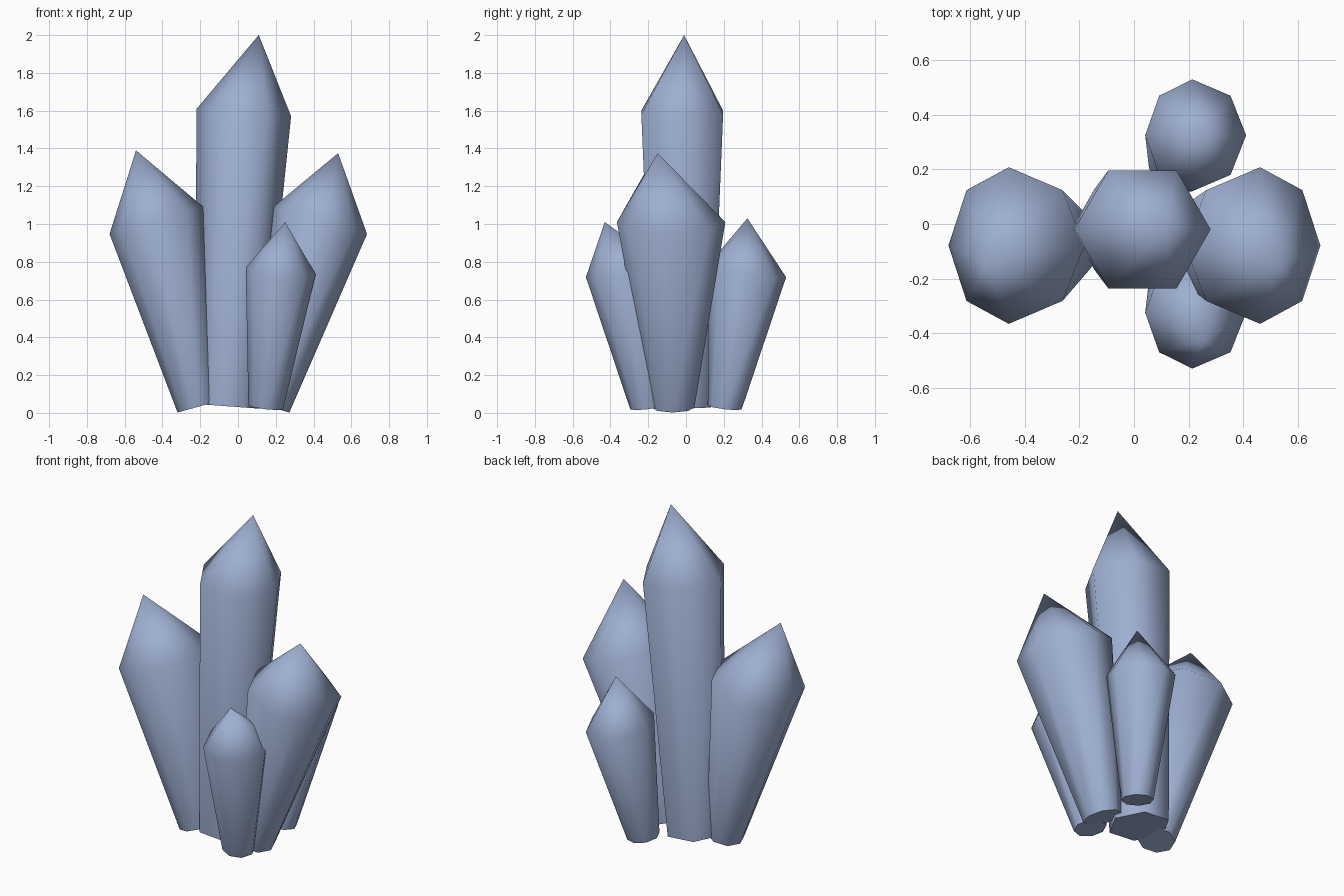
import bpy
import bmesh
import math

if "Cube" in bpy.data.objects:
    bpy.data.objects.remove(bpy.data.objects["Cube"])

crystal_blue = bpy.data.materials.new("crystal blue")
crystal_blue.diffuse_color = (0.34, 0.43, 0.64, 1)
crystal_blue.use_nodes = True
crystal_blue.node_tree.nodes["Principled BSDF"].inputs["Base Color"].default_value = crystal_blue.diffuse_color


def ring(bm, sides, centre, radii, slope, skew=0.0):
    """A polygon in a tilted plane; slope gives the z rise per unit x and y."""
    cx, cy, cz = centre
    verts = []
    for i in range(sides):
        a = 2 * math.pi * i / sides
        dx = radii[0] * math.cos(a) + skew * math.sin(a) ** 4
        dy = radii[1] * math.sin(a)
        z = cz + slope[0] * dx + slope[1] * dy
        verts.append(bm.verts.new((cx + dx, cy + dy, max(z, 0))))
    return verts


def crystal(name, sides, base, shoulder, apex):
    bm = bmesh.new()
    low = ring(bm, sides, *base)
    high = ring(bm, sides, *shoulder)
    tip = bm.verts.new(apex)
    for i in range(sides):
        j = (i + 1) % sides
        bm.faces.new((low[i], low[j], high[j], high[i])).smooth = True
        bm.faces.new((high[i], high[j], tip)).smooth = True
    bm.faces.new(low[::-1])  # flat bottom cap
    bmesh.ops.recalc_face_normals(bm, faces=bm.faces)
    mesh = bpy.data.meshes.new(name)
    bm.to_mesh(mesh)
    bm.free()
    mesh.materials.append(crystal_blue)
    bpy.context.collection.objects.link(bpy.data.objects.new(name, mesh))


# tall six-sided centre crystal
crystal("centre_crystal", 6,
        ((-0.055, -0.02, 0.035), (0.175, 0.175), (-0.075, 0)),
        ((0.031, -0.02, 1.59), (0.25, 0.25), (-0.08, 0)),
        (0.11, -0.01, 2.0))

# two large side crystals leaning outwards
for name, s, bx, sx, tip in (
        ("left_crystal", -1, 0.22, 0.431, (-0.54, -0.15, 1.39)),
        ("right_crystal", 1, 0.172, 0.434, (0.53, -0.15, 1.375))):
    crystal(name, 8,
            ((s * bx, -0.07, 0.03), (0.1, 0.115), (-0.28 * s, 0)),
            ((s * sx, -0.079, 1.018), (0.249, 0.287), (-0.285 * s, 0), s * -0.028 * -s * s),
            tip)

# two small crystals, front and back
for name, s, tip in (
        ("front_small_crystal", -1, (0.25, -0.43, 1.01)),
        ("back_small_crystal", 1, (0.25, 0.325, 1.03))):
    crystal(name, 8,
            ((0.147, s * 0.205, 0.03), (0.092, 0.09), (-0.12, -0.12 * s)),
            ((0.226, s * 0.325, 0.752), (0.185, 0.205), (-0.1, -0.17 * s), -0.012),
            tip)
